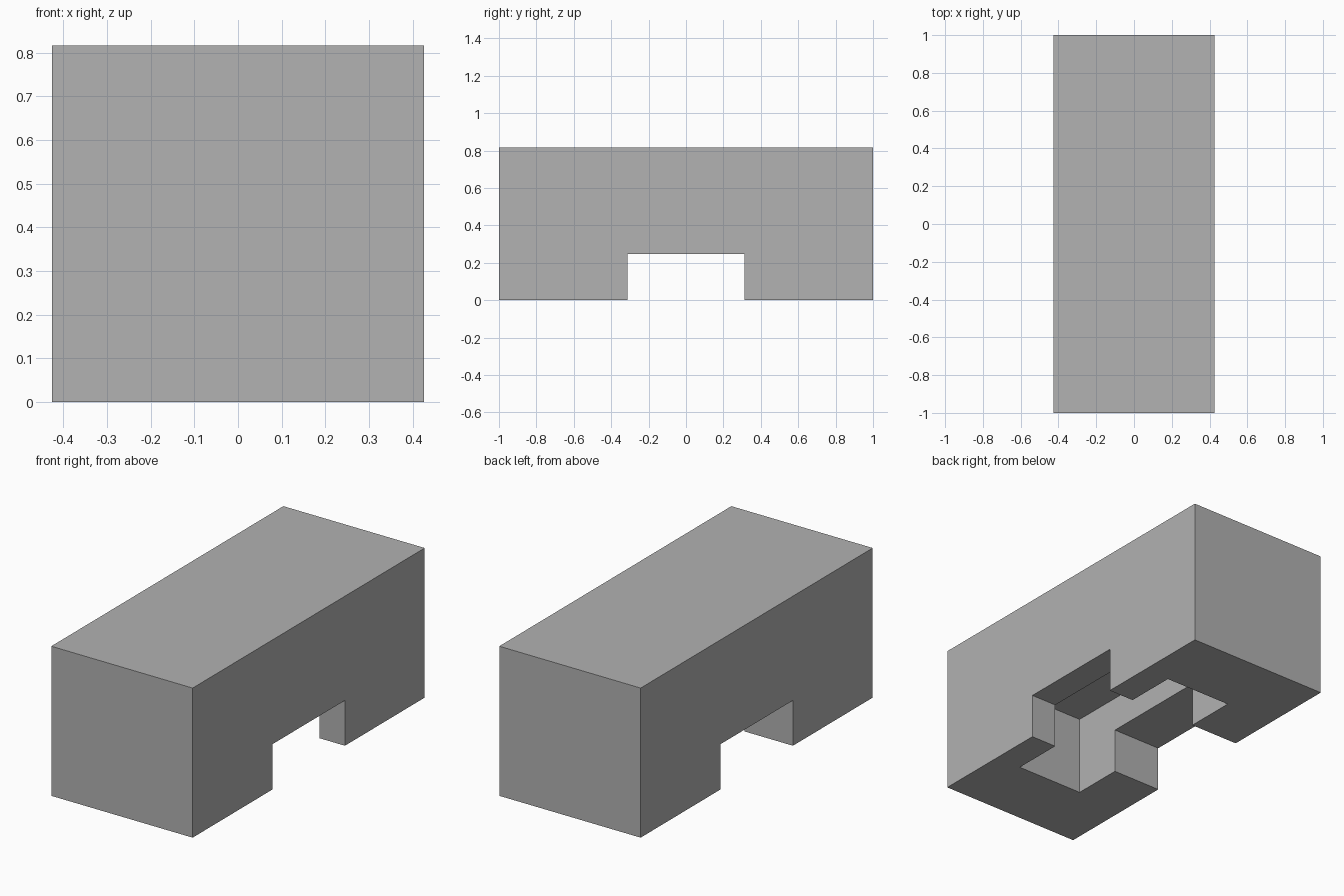
import bpy
import bmesh
from mathutils import Matrix, Vector

default_cube = bpy.data.objects.get("Cube")
if default_cube:
    bpy.data.objects.remove(default_cube, do_unlink=True)

WIDTH, LENGTH, HEIGHT = 0.853, 2.0, 0.816
NOTCH_HALF, NOTCH_TOP = 0.3125, 0.247
DROP = 0.1  # how far cutters reach past the surface


def make_material(name, rgb):
    mat = bpy.data.materials.new(name)
    mat.use_nodes = True
    mat.diffuse_color = (*rgb, 1)
    mat.node_tree.nodes["Principled BSDF"].inputs["Base Color"].default_value = (*rgb, 1)
    return mat


def make_box(name, low, high):
    low, high = Vector(low), Vector(high)
    bm = bmesh.new()
    matrix = Matrix.Translation((low + high) / 2) @ Matrix.Diagonal((*(high - low), 1))
    bmesh.ops.create_cube(bm, size=1, matrix=matrix)
    mesh = bpy.data.meshes.new(name)
    bm.to_mesh(mesh)
    bm.free()
    obj = bpy.data.objects.new(name, mesh)
    bpy.context.collection.objects.link(obj)
    return obj


def cut(target, cutter):
    mod = target.modifiers.new(cutter.name, "BOOLEAN")
    mod.operation = "DIFFERENCE"
    mod.solver = "EXACT"
    mod.object = cutter
    bpy.context.view_layer.objects.active = target
    bpy.ops.object.modifier_apply(modifier=mod.name)
    bpy.data.objects.remove(cutter, do_unlink=True)


# Main block
body = make_box("body_block", (-WIDTH / 2, -LENGTH / 2, 0), (WIDTH / 2, LENGTH / 2, HEIGHT))
body.data.materials.append(make_material("plain grey", (0.445, 0.445, 0.445)))

# Passage across the underside, open on both long sides
cut(body, make_box("side_passage_cutter",
                   (-WIDTH, -NOTCH_HALF, -DROP), (WIDTH, NOTCH_HALF, NOTCH_TOP)))

# Deeper off-centre pocket in the underside
cut(body, make_box("pocket_cutter", (-0.133, -0.598, -DROP), (0.272, 0.598, 0.437)))
